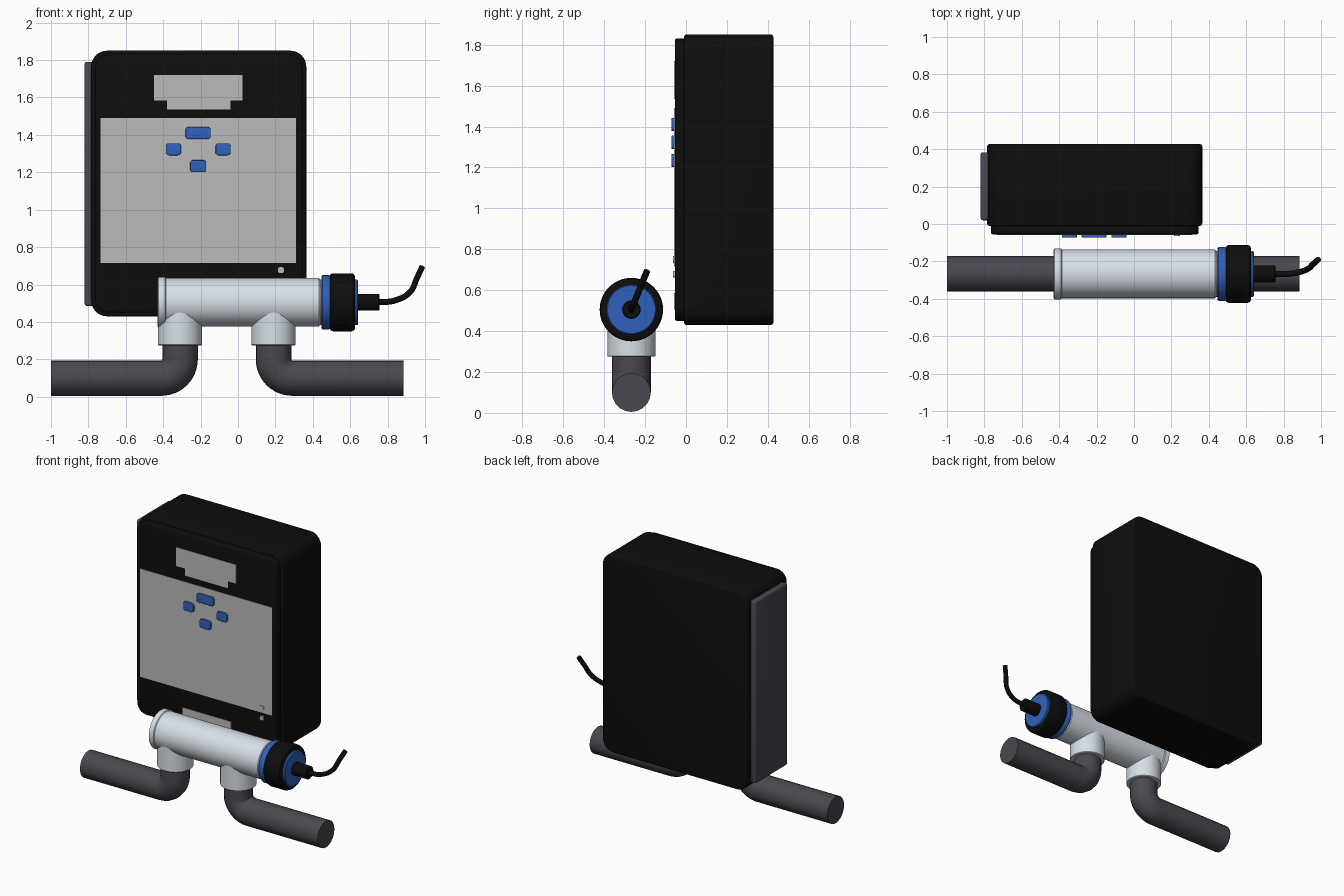
import bpy
import bmesh
import math
from mathutils import Matrix, Vector

if "Cube" in bpy.data.objects:
    bpy.data.objects.remove(bpy.data.objects["Cube"], do_unlink=True)


def material(name, rgb):
    m = bpy.data.materials.new(name)
    m.use_nodes = True
    m.diffuse_color = (*rgb, 1)
    m.node_tree.nodes["Principled BSDF"].inputs["Base Color"].default_value = (*rgb, 1)
    return m


BLACK = material("black plastic", (0.004, 0.004, 0.004))
GRAY = material("dark gray pipe", (0.065, 0.065, 0.08))
WHITE = material("pale housing", (0.68, 0.74, 0.8))
PANEL = material("panel gray", (0.5, 0.5, 0.5))
BLUE = material("blue", (0.03, 0.12, 0.5))


def smooth(ob, angle=35):
    bpy.ops.object.select_all(action="DESELECT")
    ob.select_set(True)
    bpy.context.view_layer.objects.active = ob
    bpy.ops.object.shade_smooth_by_angle(angle=math.radians(angle))


def finish(bm, name, mat):
    bmesh.ops.recalc_face_normals(bm, faces=bm.faces)
    me = bpy.data.meshes.new(name)
    bm.to_mesh(me)
    bm.free()
    me.materials.append(mat)
    ob = bpy.data.objects.new(name, me)
    bpy.context.collection.objects.link(ob)
    smooth(ob)
    return ob


def box(name, mat, x, y, z, corner=0, edge=0):
    """Box from (min, max) ranges; corner rounds the y edges, edge the remaining rims."""
    lo, hi = Vector((x[0], y[0], z[0])), Vector((x[1], y[1], z[1]))
    bm = bmesh.new()
    bmesh.ops.create_cube(bm, size=1, matrix=Matrix.Translation((lo + hi) / 2)
                          @ Matrix.Diagonal((*(hi - lo), 1)))
    if corner:
        along_y = [e for e in bm.edges
                   if abs(e.verts[0].co.y - e.verts[1].co.y) > 1e-5]
        bmesh.ops.bevel(bm, geom=along_y, offset=corner, segments=8,
                        profile=0.5, affect="EDGES")
    if edge:
        rims = [e for e in bm.edges if e.calc_face_angle(0) > 1]
        bmesh.ops.bevel(bm, geom=rims, offset=edge, segments=3,
                        profile=0.5, affect="EDGES")
    return finish(bm, name, mat)


def lathe(name, mat, profile, origin, axis="X", sides=64):
    """Closed solid of revolution from (distance, radius) pairs along an axis."""
    bm = bmesh.new()
    rings = []
    for d, r in profile:
        ring = []
        for i in range(sides):
            a = math.tau * i / sides
            u, v = r * math.cos(a), r * math.sin(a)
            co = (d, u, v) if axis == "X" else (u, v, d)
            ring.append(bm.verts.new(Vector(co) + Vector(origin)))
        rings.append(ring)
    for a, b in zip(rings, rings[1:]):
        for i in range(sides):
            j = (i + 1) % sides
            bm.faces.new((a[i], a[j], b[j], b[i]))
    bm.faces.new(rings[0])
    bm.faces.new(rings[-1])
    return finish(bm, name, mat)


def sweep(name, mat, points, radius, kind="POLY", resolution=8):
    cu = bpy.data.curves.new(name, "CURVE")
    cu.dimensions = "3D"
    cu.bevel_depth = radius
    cu.bevel_resolution = resolution
    cu.use_fill_caps = True
    sp = cu.splines.new(kind)
    target = sp.bezier_points if kind == "BEZIER" else sp.points
    target.add(len(points) - 1)
    for p, co in zip(target, points):
        if kind == "BEZIER":
            p.co = co
            p.handle_left_type = p.handle_right_type = "AUTO"
        else:
            p.co = (*co, 1)
    ob = bpy.data.objects.new(name, cu)
    bpy.context.collection.objects.link(ob)
    cu.materials.append(mat)
    bpy.ops.object.select_all(action="DESELECT")
    ob.select_set(True)
    bpy.context.view_layer.objects.active = ob
    bpy.ops.object.convert(target="MESH")
    smooth(bpy.context.view_layer.objects.active, 40)


# Control box
box("control_box", BLACK, (-0.785, 0.365), (-0.01, 0.427), (0.43, 1.85), 0.085, 0.012)
box("front_cover", BLACK, (-0.765, 0.345), (-0.055, 0), (0.45, 1.83), 0.075, 0.01)
box("side_plate", GRAY, (-0.82, -0.775), (0.02, 0.383), (0.485, 1.79), 0, 0.012)

# Face plates
FACE = (-0.058, -0.05)
box("main_panel", PANEL, (-0.735, 0.31), FACE, (0.715, 1.49))
box("display_plate", PANEL, (-0.45, 0.025), FACE, (1.585, 1.72))
box("display_plate_step", PANEL, (-0.38, -0.04), FACE, (1.535, 1.585))
box("lower_plate", PANEL, (-0.4, -0.013), FACE, (0.505, 0.585))

# Buttons
for name, x, z, w in (("top_button", -0.213, 1.41, 0.134),
                      ("right_button", -0.345, 1.323, 0.08),
                      ("left_button", -0.08, 1.323, 0.08),
                      ("bottom_button", -0.213, 1.233, 0.086)):
    box(name, BLUE, (x - w / 2, x + w / 2), (-0.072, -0.05),
        (z - 0.032, z + 0.032), 0.016, 0.003)

# Indicator lamps
for name, z in (("upper_indicator", 0.75), ("lower_indicator", 0.677)):
    box(name, PANEL, (0.214, 0.246), (-0.063, -0.05), (z - 0.016, z + 0.016), 0.012)

# Horizontal cell housing and its end fittings
CELL = (0, -0.267, 0.505)
lathe("cell_housing", WHITE, [(-0.4, 0.13), (0.432, 0.13), (0.44, 0.122),
                              (0.455, 0.122)], CELL)
lathe("end_cap", WHITE, [(-0.43, 0.128), (-0.425, 0.136), (-0.39, 0.136),
                         (-0.385, 0.13)], CELL)
lathe("flange_ring", BLUE, [(0.446, 0.138), (0.453, 0.145), (0.485, 0.145),
                            (0.495, 0.14)], CELL)
lathe("union_nut", BLACK, [(0.49, 0.14), (0.495, 0.15), (0.507, 0.155), (0.608, 0.155),
                           (0.62, 0.15), (0.625, 0.14)], CELL)
lathe("end_disc", BLUE, [(0.6, 0.122), (0.636, 0.122), (0.641, 0.117)], CELL)
lathe("cable_gland", BLACK, [(0.63, 0.045), (0.752, 0.045), (0.756, 0.041)], CELL)

# Cable
sweep("cable", BLACK, [(0.74, -0.267, 0.505), (0.84, -0.265, 0.515),
                       (0.92, -0.245, 0.56), (0.957, -0.215, 0.635),
                       (0.985, -0.19, 0.695)], 0.016, "BEZIER", 4)

# Branch sockets and elbow pipes
BEND, LOW = 0.1, 0.1
for side, x, sign, end in (("right", -0.31, -1, -1.0), ("left", 0.19, 1, 0.885)):
    lathe(side + "_socket", WHITE, [(0.275, 0.114), (0.279, 0.118), (0.505, 0.118)],
          (x, CELL[1], 0), "Z")
    path = [(x, CELL[1], 0.35)]
    for i in range(13):
        a = math.pi / 2 * i / 12
        path.append((x + sign * BEND * (1 - math.cos(a)), CELL[1],
                     LOW + BEND * (1 - math.sin(a))))
    path.append((end, CELL[1], LOW))
    sweep(side + "_pipe", GRAY, path, 0.095)
